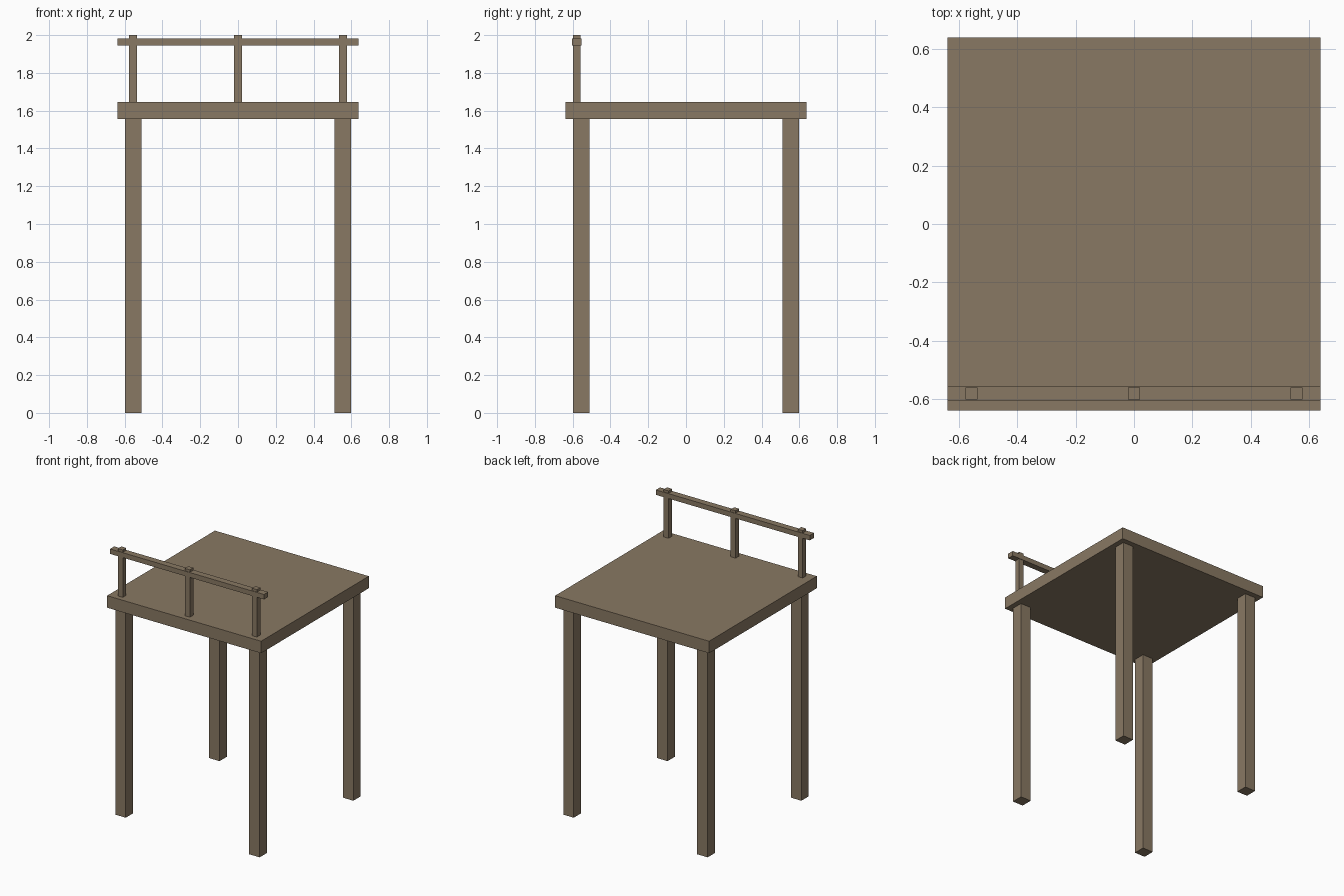
import bpy
import bmesh
from mathutils import Matrix, Vector

if "Cube" in bpy.data.objects:
    bpy.data.objects.remove(bpy.data.objects["Cube"])

wood = bpy.data.materials.new("weathered_wood")
wood.diffuse_color = (0.25, 0.19, 0.125, 1.0)
wood.use_nodes = True
wood.node_tree.nodes["Principled BSDF"].inputs["Base Color"].default_value = wood.diffuse_color


def box(name, low, high):
    """Axis-aligned box between two opposite corners."""
    low, high = Vector(low), Vector(high)
    bm = bmesh.new()
    bmesh.ops.create_cube(bm, size=1.0, matrix=Matrix.Diagonal((*(high - low), 1.0)))
    mesh = bpy.data.meshes.new(name)
    bm.to_mesh(mesh)
    bm.free()
    mesh.materials.append(wood)
    obj = bpy.data.objects.new(name, mesh)
    obj.location = (low + high) / 2
    bpy.context.collection.objects.link(obj)
    return obj


HALF = 0.638              # half width of the platform
DECK_LOW, DECK_TOP = 1.555, 1.645

# Square platform
box("platform", (-HALF, -HALF, DECK_LOW), (HALF, HALF, DECK_TOP))

# Four square legs, set in from the corners
LEG, LEG_R = 0.555, 0.0435
for side, x in (("left", -LEG), ("right", LEG)):
    for end, y in (("front", -LEG), ("back", LEG)):
        box(f"{end}_{side}_leg", (x - LEG_R, y - LEG_R, 0),
            (x + LEG_R, y + LEG_R, DECK_LOW))

# Three railing posts along the front edge
POST_Y, POST_R = -0.579, 0.0205
for side, x in (("left", -0.556), ("middle", 0.0), ("right", 0.556)):
    box(f"{side}_railing_post", (x - POST_R, POST_Y - POST_R, DECK_TOP),
        (x + POST_R, POST_Y + POST_R, 2.0))

# Handrail, slightly thicker than the posts, whose tips show above it
box("handrail", (-HALF, POST_Y - 0.0245, 1.945), (HALF, POST_Y + 0.0245, 1.982))
